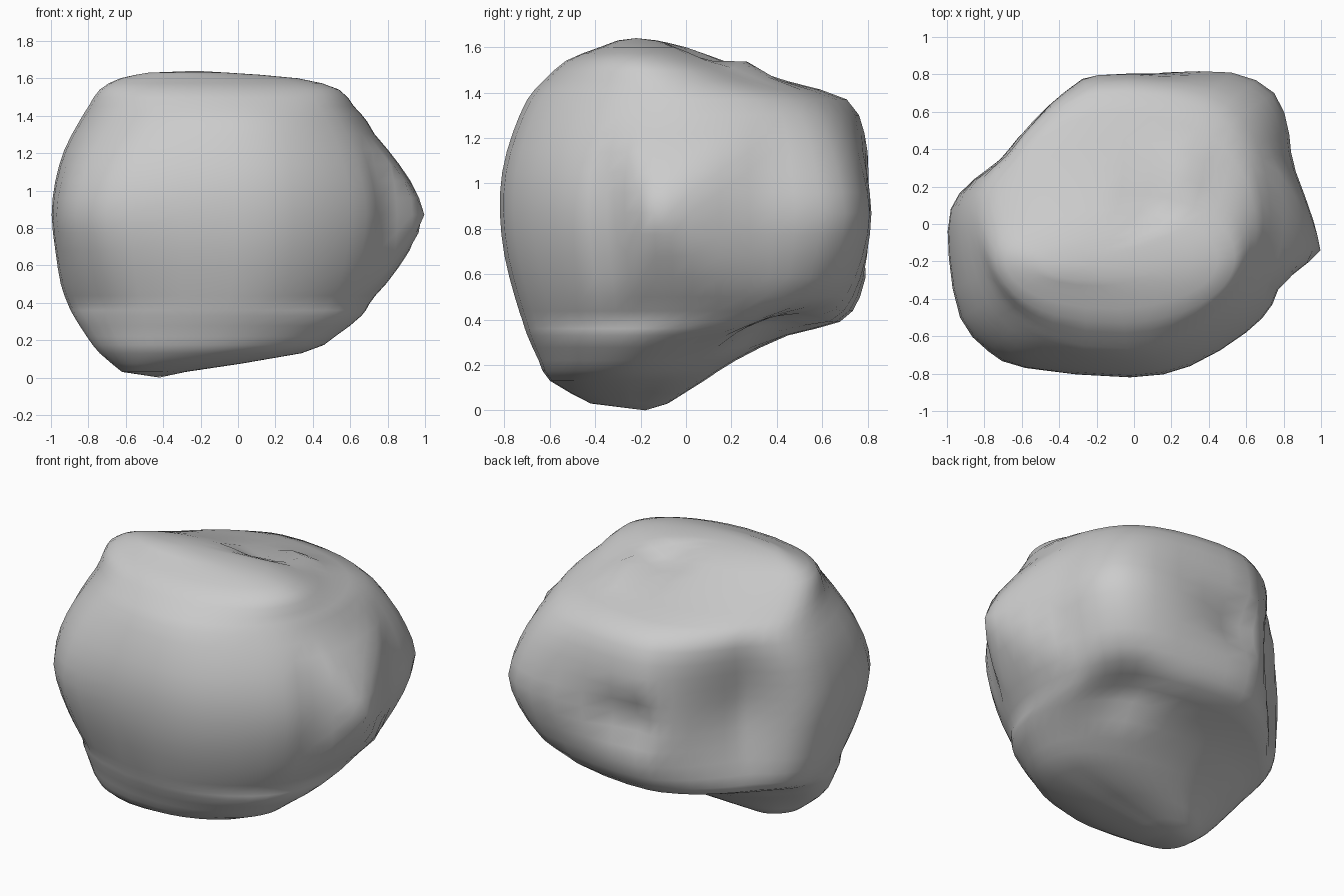
import bpy, bmesh
from math import hypot
from mathutils import Vector

if "Cube" in bpy.data.objects:
    bpy.data.objects.remove(bpy.data.objects["Cube"])

# Plan outline at the widest height (counter-clockwise from the right side)
PLAN = [(.84, .02), (.84, .28), (.83, .48), (.75, .70), (.52, .81), (.16, .81),
        (-.20, .81), (-.33, .74), (-.45, .62), (-.57, .43), (-.65, .32),
        (-.86, .23), (-.98, .08), (-.99, -.18), (-.93, -.50), (-.78, -.68),
        (-.58, -.77), (-.02, -.82), (.30, -.76), (.60, -.58), (.74, -.43),
        (.79, -.27), (.82, -.14)]

# Heights with extents: z, left, right, front, back
LEVELS = [(.03, -.62, -.28, -.42, -.08), (.13, -.74, .34, -.60, .08),
          (.22, -.81, .52, -.65, .22), (.33, -.88, .66, -.70, .45),
          (.39, -.91, .70, -.72, .68), (.50, -.95, .77, -.755, .77),
          (.68, -.98, .82, -.80, .81),
          (.87, -1.0, .84, -.82, .82), (1.05, -.98, .82, -.81, .81),
          (1.22, -.93, .77, -.765, .79), (1.37, -.85, .69, -.70, .71),
          (1.45, -.80, .62, -.63, .45), (1.54, -.74, .54, -.53, .17),
          (1.60, -.63, .32, -.38, .0), (1.63, -.48, -.05, -.30, -.13)]

# Dents and bumps: centre, radius, push vector
DENTS = [((.42, .42, .40), .30, (-.06, -.06, .06)),
         ((-.14, .80, .84), .25, (.03, -.10, 0)),
         ((.08, .10, 1.53), .20, (0, 0, -.05)),
         ((.25, .27, 1.48), .18, (0, 0, .05)),
         ((.12, -.15, .10), .16, (0, 0, .04))]


def midpoints(pts, closed):
    """Insert one smooth in-between point per span."""
    pts = [Vector(p) for p in pts]
    n, out = len(pts), []
    for i in range(n):
        out.append(pts[i])
        if closed or i < n - 1:
            get = lambda k: pts[k % n] if closed else pts[max(0, min(n - 1, k))]
            out.append((get(i) + get(i + 1)) * .5625 - (get(i - 1) + get(i + 2)) * .0625)
    return out


def ring_point(p, z, xl, xr, yf, yb):
    """Fit the plan outline to a level, rounder away from the middle height."""
    u, v = (p.x + .08) / .92, p.y / .82
    r = hypot(u, v)
    k = min(.9, (abs(z - .87) / .62) ** 1.5)
    s = r ** -k
    return ((xl + xr) / 2 + u * s * (xr - xl) / 2,
            (yf + yb) / 2 + v * s * (yb - yf) / 2, z)


# Stack the fitted outlines
plan = midpoints(PLAN, True)
bm = bmesh.new()
rings = [[bm.verts.new(ring_point(p, *lev)) for p in plan]
         for lev in midpoints(LEVELS, False)]
n = len(plan)
for a, b in zip(rings, rings[1:]):
    for i in range(n):
        j = (i + 1) % n
        bm.faces.new((a[i], a[j], b[j], b[i]))
low = bm.verts.new((-.42, -.18, 0))
top = bm.verts.new((-.22, -.22, 1.64))
for i in range(n):
    j = (i + 1) % n
    bm.faces.new((low, rings[0][j], rings[0][i]))
    bm.faces.new((top, rings[-1][i], rings[-1][j]))

for v in bm.verts:
    p = v.co.copy()
    # Pointed, flat-sided knob on the right side
    if p.x > .4:
        wy = .18 if p.y < -.15 else .50
        v.co.x += .18 * max(0, 1 - max(abs(p.y + .15) / wy, abs(p.z - .87) / .42))
    # Local dents
    for c, r, push in DENTS:
        t = max(0, 1 - ((p - Vector(c)).length / r) ** 2)
        v.co += Vector(push) * t * t
    v.co.z = max(0, v.co.z)

bmesh.ops.recalc_face_normals(bm, faces=bm.faces)
for f in bm.faces:
    f.smooth = True
me = bpy.data.meshes.new("boulder")
bm.to_mesh(me)
bm.free()
ob = bpy.data.objects.new("boulder", me)
bpy.context.collection.objects.link(ob)
